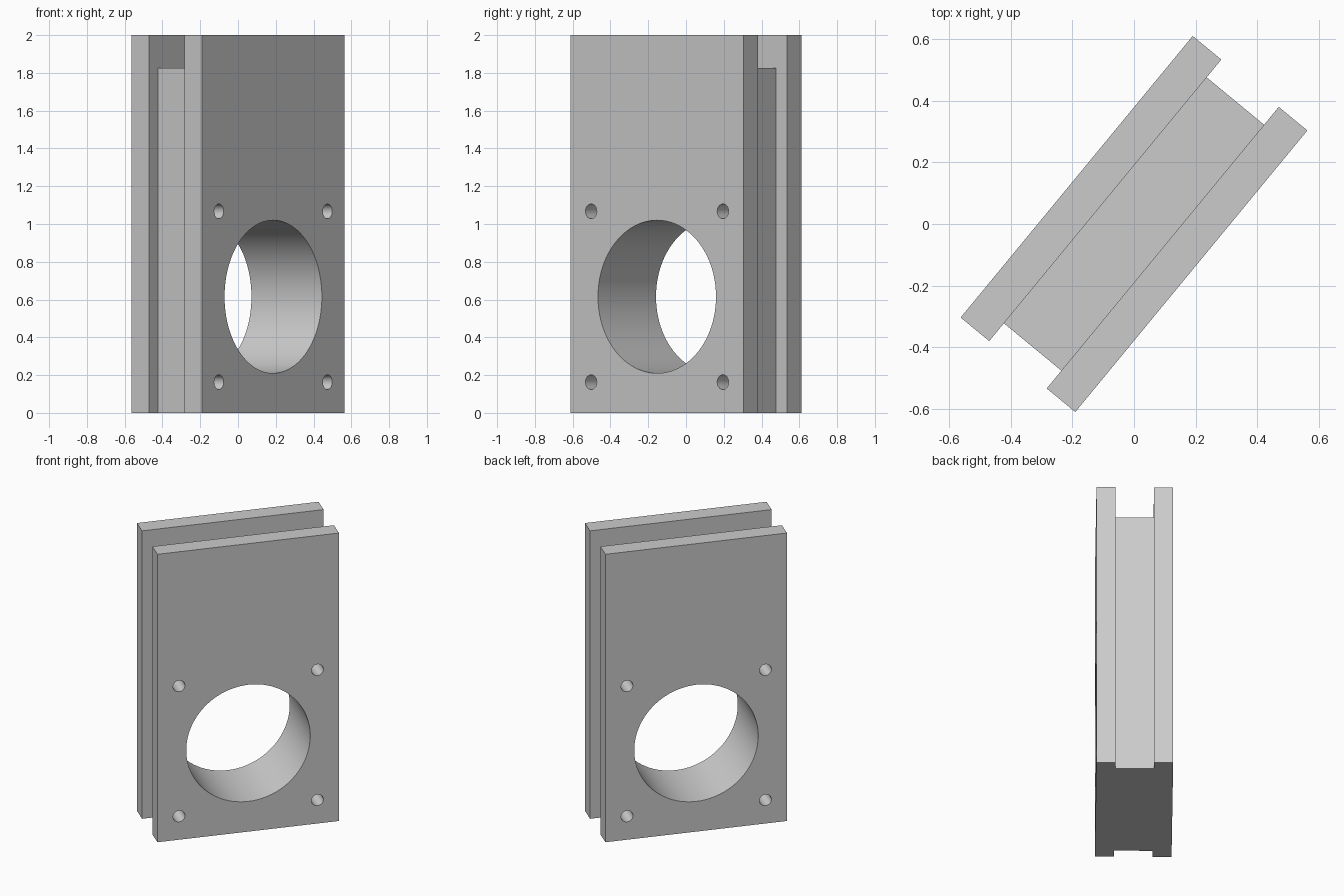
import bpy, math
from mathutils import Matrix

if "Cube" in bpy.data.objects:
    bpy.data.objects.remove(bpy.data.objects["Cube"])

LENGTH, DEPTH, HEIGHT = 1.186, 0.483, 2.0
GROOVE = 0.242           # width of the channel between the two plates
INSET = 0.075            # core is set back from the plate ends
CORE_TOP = 1.825
HOLE_Z, HOLE_R = 0.615, 0.405
BOLT_OFFSET, BOLT_R = 0.452, 0.039

grey = bpy.data.materials.new("plain grey")
grey.diffuse_color = (0.6, 0.6, 0.6, 1)
grey.use_nodes = True
grey.node_tree.nodes["Principled BSDF"].inputs["Base Color"].default_value = grey.diffuse_color


def box(name, x0, x1, depth, z0, z1):
    bpy.ops.mesh.primitive_cube_add(size=1)
    o = bpy.context.object
    o.name = name
    o.data.transform(Matrix.Translation(((x0 + x1) / 2, 0, (z0 + z1) / 2))
                     @ Matrix.Diagonal((x1 - x0, depth, z1 - z0, 1)))
    return o


def bore(name, x, z, r, sides):
    bpy.ops.mesh.primitive_cylinder_add(vertices=sides, radius=r, depth=1)
    o = bpy.context.object
    o.name = name
    o.data.transform(Matrix.Translation((x, 0, z)) @ Matrix.Rotation(math.pi / 2, 4, 'X'))
    return o


# Solid block holding both plates and the core
half = LENGTH / 2
body = box("slotted_block", -half, half, DEPTH, 0, HEIGHT)
body.data.materials.append(grey)

# Channels at both ends and along the top
cutters = [box("end_channel", s * (half - INSET) if s > 0 else -half - 0.2,
               half + 0.2 if s > 0 else -half + INSET, GROOVE, -0.2, HEIGHT + 0.2)
           for s in (-1, 1)]
cutters.append(box("top_channel", -half - 0.3, half + 0.3, GROOVE, CORE_TOP, HEIGHT + 0.3))

# Large through bore and four bolt holes
cutters.append(bore("main_bore", 0, HOLE_Z, HOLE_R, 96))
for sx in (-1, 1):
    for sz in (-1, 1):
        cutters.append(bore("bolt_hole", sx * BOLT_OFFSET, HOLE_Z + sz * BOLT_OFFSET, BOLT_R, 32))

for c in cutters:
    c.hide_render = True
    m = body.modifiers.new(c.name, 'BOOLEAN')
    m.operation, m.solver, m.object = 'DIFFERENCE', 'EXACT', c

bpy.ops.object.select_all(action='DESELECT')
body.select_set(True)
bpy.context.view_layer.objects.active = body
for m in list(body.modifiers):
    bpy.ops.object.modifier_apply(modifier=m.name)
for c in cutters:
    bpy.data.objects.remove(c)

# Turn the block to its diagonal stance and smooth the bores
body.data.transform(Matrix.Rotation(math.radians(50.5), 4, 'Z'))
bpy.ops.object.shade_smooth_by_angle(angle=math.radians(30))
